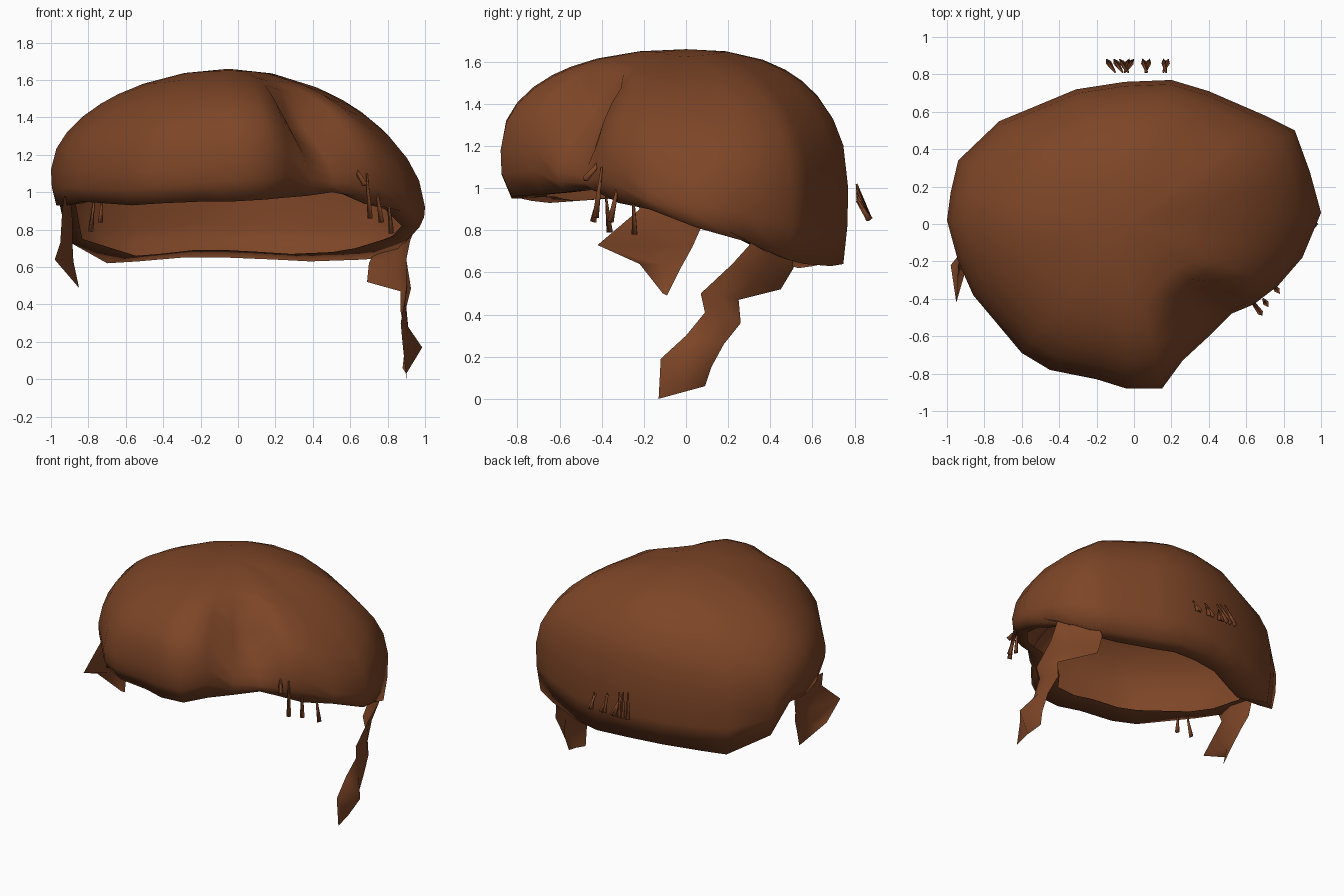
import bpy, bmesh
from math import atan2, sin
from mathutils import Vector

if "Cube" in bpy.data.objects:
    bpy.data.objects.remove(bpy.data.objects["Cube"])

brown = bpy.data.materials.new("brown_hair")
brown.diffuse_color = (0.205, 0.06, 0.02, 1)
brown.use_nodes = True
brown.node_tree.nodes["Principled BSDF"].inputs["Base Color"].default_value = brown.diffuse_color


def finish(bm, name):
    bmesh.ops.recalc_face_normals(bm, faces=bm.faces[:])
    me = bpy.data.meshes.new(name)
    bm.to_mesh(me)
    bm.free()
    for p in me.polygons:
        p.use_smooth = True
    me.materials.append(brown)
    ob = bpy.data.objects.new(name, me)
    bpy.context.collection.objects.link(ob)
    return ob


def strip(name, rows):
    """Hanging lock: each row has two edge points and the x offset of its ridge."""
    bm = bmesh.new()
    prev = None
    for a, b, ridge in rows:
        a, b = Vector(a), Vector(b)
        mid = (a + b) / 2 + Vector((ridge, 0, 0))
        cur = [bm.verts.new(p) for p in (a, mid, b)]
        if prev:
            for i in range(2):
                bm.faces.new((prev[i], prev[i + 1], cur[i + 1], cur[i]))
        prev = cur
    return finish(bm, name)


def wisps(name, segs):
    """Thin three-sided spikes, narrow at the top and flared at the tip."""
    bm = bmesh.new()
    for a, b in segs:
        a, b = Vector(a), Vector(b)
        d = b - a
        m = bmesh.ops.create_cone(bm, cap_ends=True, segments=3, radius1=0.005,
                                  radius2=0.018, depth=d.length)
        rot = d.to_track_quat('Z', 'Y')
        for v in m["verts"]:
            v.co = rot @ v.co + (a + b) / 2
    return finish(bm, name)


# Cap of hair: one column per outline point (x, y, widest height, hem height)
outline = [
    (-.04, -.88, 1.18, .95), (.15, -.88, 1.18, .96), (.26, -.73, 1.2, .97),
    (.39, -.61, 1.08, .98), (.52, -.48, 1.05, 1.0), (.64, -.43, 1.1, .98),
    (.77, -.33, 1.1, .93), (.9, -.18, .98, .9), (1.0, .06, .92, .81),
    (.94, .28, 1.0, .75), (.86, .5, 1.0, .66), (.7, .58, 1.0, .64),
    (.4, .71, 1.0, .63), (.2, .77, 1.0, .64), (-.05, .76, 1.0, .65),
    (-.31, .72, 1.0, .65), (-.55, .62, 1.0, .63), (-.72, .55, 1.0, .62),
    (-.94, .34, 1.0, .74), (-.98, .17, 1.08, .93), (-1.0, .02, 1.12, .93),
    (-.94, -.2, 1.12, .93), (-.86, -.38, 1.1, .95), (-.6, -.69, 1.1, .93),
    (-.45, -.78, 1.12, .94), (-.2, -.83, 1.15, .95)]
TOP = 1.66
PARTING = (3, 4)          # columns that drop in beside the fringe
bm = bmesh.new()
pole = bm.verts.new((-.05, 0, TOP))
columns = []
for i, (x, y, ze, zb) in enumerate(outline):
    s = sin(atan2(y, x))
    p = (1.78 if x > 0 else 1.85) + (.55 if y > 0 else .38) * s * s
    pts = []
    for f in (.25, .48, .62, .72, .82, .91, .97, 1):
        q = 1.35 if i in PARTING and f > .65 else max(p, 2.1) if i in PARTING else p
        pts.append((f, ze + (TOP - ze) * (1 - f ** q) ** (1 / q)))
    tuck = .94 if y < -.5 else .97
    lip = .75 if y < -.5 else .74 if y > .4 else .88
    pts += [(.995, (ze + zb) / 2), (tuck, zb), (lip, zb + (.04 if y > .4 else .01))]
    columns.append([bm.verts.new((-.05 * (1 - f) + x * f, y * f, z)) for f, z in pts])
for a, b in zip(columns, columns[1:] + columns[:1]):
    bm.faces.new((pole, a[0], b[0]))
    for j in range(len(a) - 1):
        bm.faces.new((a[j], a[j + 1], b[j + 1], b[j]))
finish(bm, "hair_cap")

# Long lock hanging on the right
strip("right_lock", [
    ((.96, .12, .84), (.76, .5, .74), .02),
    ((.92, .31, .74), (.7, .51, .62), .04),
    ((.9, .22, .64), (.69, .45, .52), .05),
    ((.9, .07, .5), (.87, .25, .47), .04),
    ((.89, .09, .41), (.87, .26, .36), .02),
    ((.87, 0, .3), (.89, .18, .26), .03),
    ((.88, -.12, .19), (.89, .12, .15), .1),
    ((.9, -.13, 0), (.88, .09, .06), .01)])

# Short sideburn on the left
strip("left_sideburn", [
    ((-.93, -.25, .98), (-.94, .1, .95), .04),
    ((-.94, -.22, .9), (-.93, .07, .81), .05),
    ((-.95, -.42, .73), (-.9, .03, .72), .04),
    ((-.98, -.22, .64), (-.88, -.02, .63), .03),
    ((-.86, -.11, .5), (-.85, -.09, .49), 0)])

# Loose wisps at the temples and the back
wisps("right_wisps", [
    ((.6, -.37, 1.17), (.68, -.48, 1.04)), ((.69, -.4, 1.1), (.71, -.43, .86)),
    ((.74, -.32, 1.03), (.77, -.36, .84)), ((.8, -.25, .98), (.82, -.24, .78))])
wisps("left_wisps", [
    ((-.77, -.38, .97), (-.79, -.36, .79)), ((-.73, -.42, .95), (-.74, -.44, .84))])
wisps("back_wisps", [
    ((x + .04 * k, .81, 1.02 - .01 * i), (x, .87, .85))
    for i, (x, k) in enumerate([(-.14, 1), (-.1, 1), (-.07, 1), (-.03, -.5), (-.01, -1),
                                (.05, .5), (.08, -.5), (.16, .3), (.18, -.6)])])
